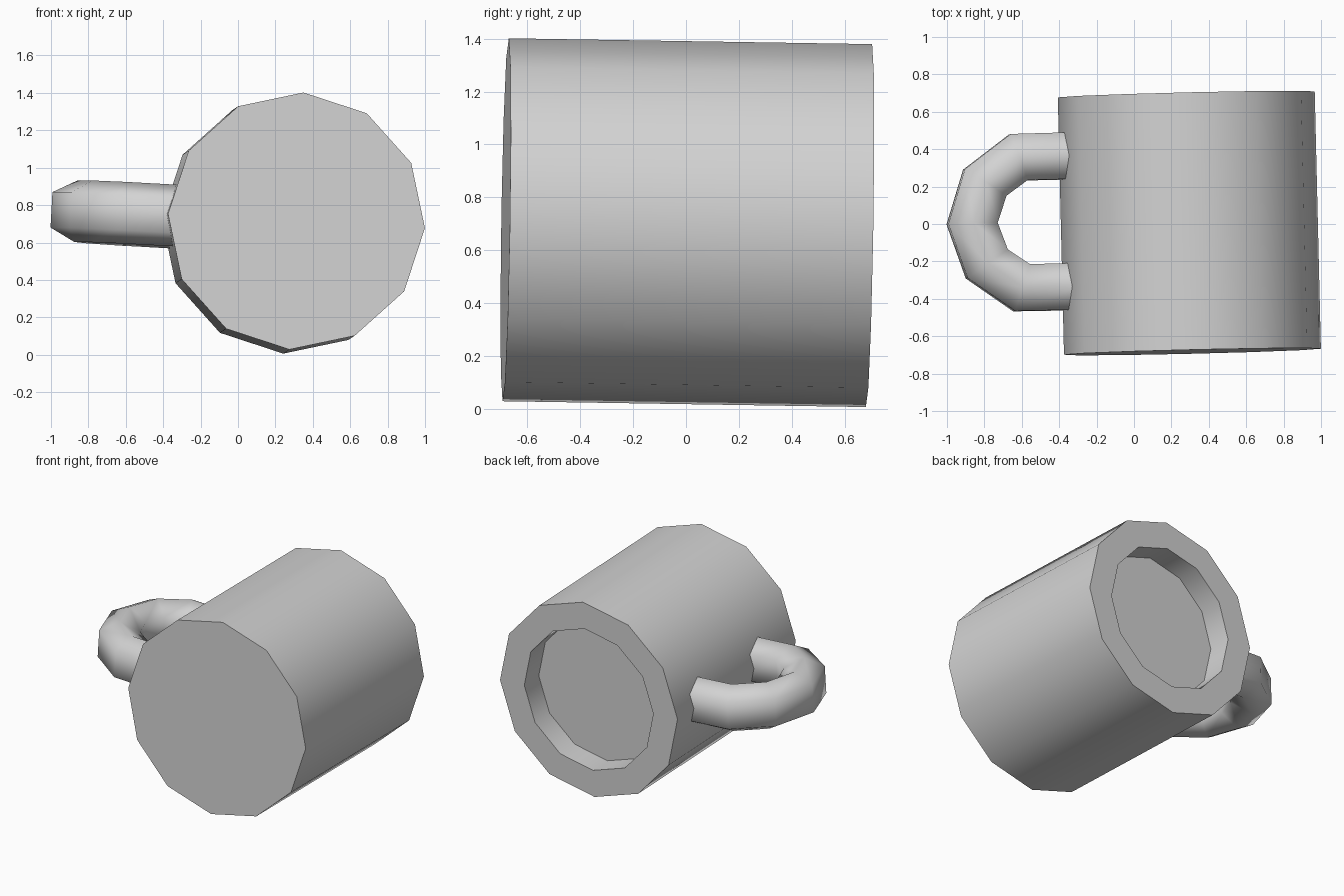
import bpy, bmesh
from math import sin, cos, radians, tau
from mathutils import Vector, Matrix

cube = bpy.data.objects.get("Cube")
if cube:
    bpy.data.objects.remove(cube)

# Single grey material
grey = bpy.data.materials.new("plain_grey")
grey.use_nodes = True
COLOUR = (0.65, 0.65, 0.65, 1)
grey.diffuse_color = COLOUR
grey.node_tree.nodes["Principled BSDF"].inputs["Base Color"].default_value = COLOUR

# The mug lies on its side, slightly tilted: local y is its axis
axis = Vector((-0.024, 1, -0.016)).normalized()
side = Vector((0.998, 0.0255, -0.055))
side = (side - axis * side.dot(axis)).normalized()
up = side.cross(axis)
POSE = Matrix.Translation((0.296, 0.005, 0.704)) @ Matrix((side, axis, up)).transposed().to_4x4()


def skin(name, rings, smooth_angle):
    """Join equal rings of points into a closed tube with flat ends."""
    bm = bmesh.new()
    loops = [[bm.verts.new(p) for p in ring] for ring in rings]
    n = len(loops[0])
    for a, b in zip(loops, loops[1:]):
        for i in range(n):
            j = (i + 1) % n
            bm.faces.new((a[i], a[j], b[j], b[i]))
    bm.faces.new(loops[0])
    bm.faces.new(loops[-1])
    bmesh.ops.recalc_face_normals(bm, faces=bm.faces)
    for f in bm.faces:
        f.smooth = True
    mesh = bpy.data.meshes.new(name)
    bm.to_mesh(mesh)
    bm.free()
    mesh.set_sharp_from_angle(angle=radians(smooth_angle))
    mesh.materials.append(grey)
    obj = bpy.data.objects.new(name, mesh)
    obj.matrix_world = POSE
    bpy.context.collection.objects.link(obj)
    return obj


# Twelve-sided body: closed base, thick rim and shallow recess
SIDES = 12
profile = [(0.688, -0.688), (0.688, 0.688), (0.5, 0.688), (0.5, 0.52)]
skin("mug_body",
     [[(r * cos(tau * i / SIDES), y, r * sin(tau * i / SIDES)) for i in range(SIDES)]
      for r, y in profile], 40)

# Handle: six-sided section swept round a mirrored path (x, y, facing angle, half width)
half_path = [(-0.6, 0.35, 90, 0.125), (-0.907, 0.349, 109, 0.131), (-1.09, 0.217, 146, 0.132)]
path = half_path + [(-1.163, 0, 180, 0.132)]
path += [(x, -y, -angle, w) for x, y, angle, w in reversed(half_path)]
section = [(1, -0.095), (1, 0.095), (0, 0.165), (-1, 0.095), (-1, -0.095), (0, -0.165)]
skin("handle",
     [[(x + s * w * cos(radians(a)), y + 0.024 + s * w * sin(radians(a)), z) for s, z in section]
      for x, y, a, w in path], 75)
